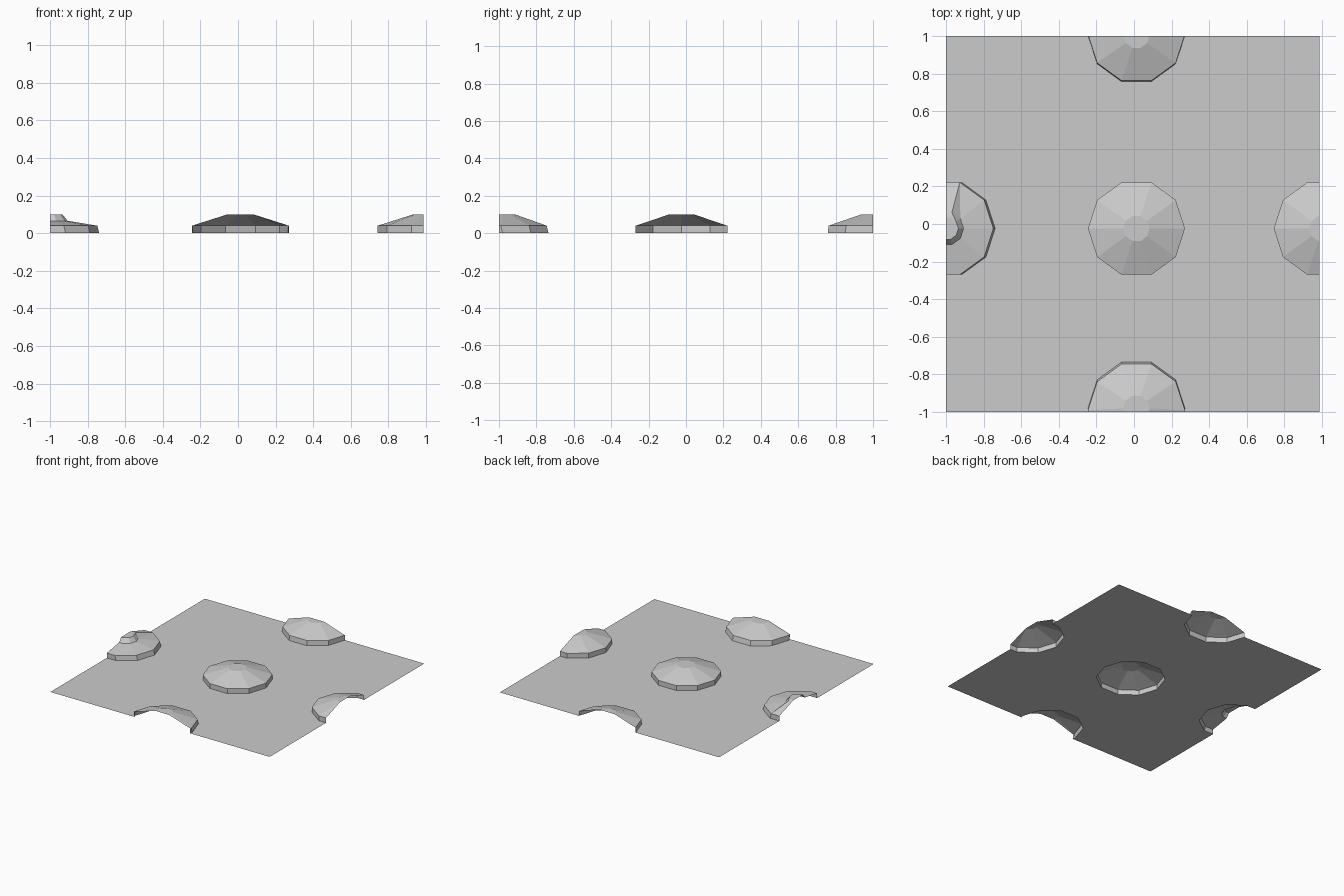
import bpy, bmesh
from math import cos, sin, pi

if "Cube" in bpy.data.objects:
    bpy.data.objects.remove(bpy.data.objects["Cube"])

SIDES = 10
R_BASE, R_CAP = 0.258, 0.07
Z_RIM, Z_TOP = 0.04, 0.10
BOUNDS = ((0.987, 0, 1, 0), (-1, 0, -1, 0), (0, 1, 0, 1), (0, -1, 0, -1))


def circle(cx, cy, r, z):
    return [(cx + r * cos(2 * pi * i / SIDES), cy + r * sin(2 * pi * i / SIDES), z)
            for i in range(SIDES)]


def trim_and_add(name, bm):
    # Slice off everything beyond the tile outline, leaving the cut open
    for x, y, nx, ny in BOUNDS:
        bmesh.ops.bisect_plane(bm, geom=bm.verts[:] + bm.edges[:] + bm.faces[:],
                               plane_co=(x, y, 0), plane_no=(nx, ny, 0), clear_outer=True)
    mesh = bpy.data.meshes.new(name)
    bm.to_mesh(mesh)
    bm.free()
    obj = bpy.data.objects.new(name, mesh)
    bpy.context.collection.objects.link(obj)


def add_stud(name, rings):
    # Hollow stud: stacked rings closed by a flat cap
    bm = bmesh.new()
    loops = [[bm.verts.new(p) for p in ring] for ring in rings]
    for a, b in zip(loops, loops[1:]):
        for i in range(SIDES):
            j = (i + 1) % SIDES
            bm.faces.new((a[i], a[j], b[j], b[i]))
    bm.faces.new(loops[-1])
    bmesh.ops.triangulate(bm, faces=[f for f in bm.faces if len(f.verts) == 4])
    trim_and_add(name, bm)


# name, centre x, centre y, lean of the rim
STUDS = [
    ("centre_stud", 0.013, -0.024, 0, 0),
    ("front_stud", 0.013, -0.98, 0, -0.010),
    ("back_stud", 0.013, 1.003, 0, 0.005),
    ("right_stud", 1.001, -0.024, 0, 0),
    ("left_stud", -0.996, -0.024, -0.010, 0),
]

# Base sheet, with an opening under every stud
bm = bmesh.new()
outlines = [[(-1.5, -1.5, 0), (1.5, -1.5, 0), (1.5, 1.5, 0), (-1.5, 1.5, 0)]]
outlines += [circle(x, y, R_BASE, 0) for _, x, y, _, _ in STUDS]
edges = []
for pts in outlines:
    vs = [bm.verts.new(p) for p in pts]
    edges += [bm.edges.new((vs[i - 1], vs[i])) for i in range(len(vs))]
bmesh.ops.triangle_fill(bm, edges=edges, use_beauty=True, normal=(0, 0, 1))
bmesh.ops.dissolve_limit(bm, angle_limit=0.01, verts=bm.verts[:], edges=bm.edges[:])
bmesh.ops.triangulate(bm, faces=bm.faces[:])
trim_and_add("base_sheet", bm)

# Studs
for name, x, y, lx, ly in STUDS:
    rings = [circle(x, y, R_BASE, 0), circle(x + lx, y + ly, R_BASE, Z_RIM)]
    if name == "left_stud":
        # Sunken shoulder around the knob, except on its back side
        shoulder = circle(x, y, 0.09, 0.066)
        for i in (2, 3, 4):
            px, py, _ = shoulder[i]
            shoulder[i] = (px, py, 0.092)
        rings += [shoulder, circle(x, y, 0.062, Z_TOP)]
    else:
        rings.append(circle(x, y, R_CAP, Z_TOP))
    add_stud(name, rings)
